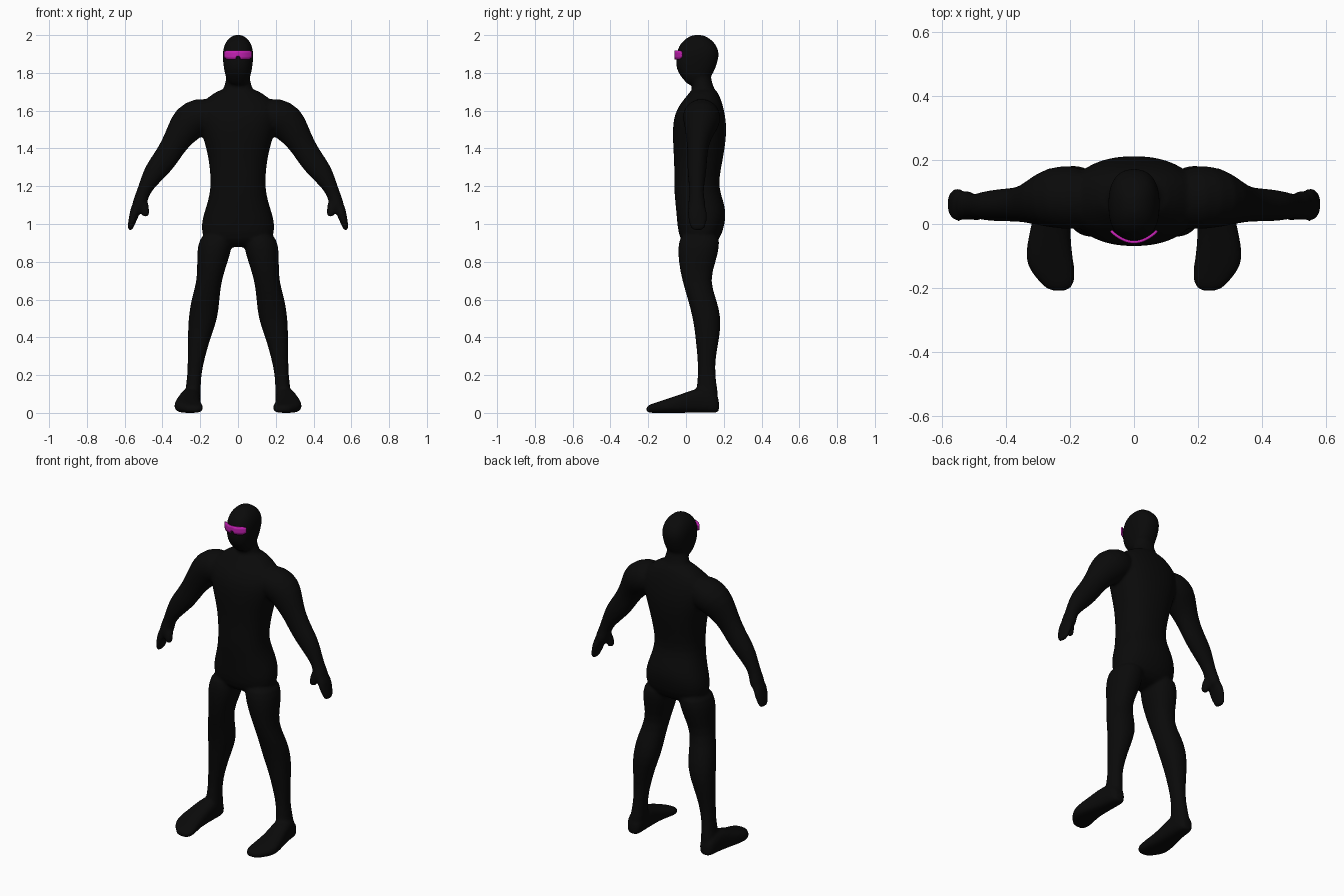
import bpy, bmesh, math
from mathutils import Vector

old = bpy.data.objects.get("Cube")
if old:
    bpy.data.objects.remove(old, do_unlink=True)


def material(name, rgb):
    m = bpy.data.materials.new(name)
    m.use_nodes = True
    m.diffuse_color = (*rgb, 1)
    m.node_tree.nodes["Principled BSDF"].inputs["Base Color"].default_value = (*rgb, 1)
    return m


black = material("black suit", (0.003, 0.003, 0.003))
magenta = material("magenta lens", (0.55, 0.015, 0.45))


def loft(bm, rings, power=2.0, sides=24):
    """Skin superellipse rings, each given as (centre, half axis u, half axis v)."""
    def soft(t):
        return math.copysign(abs(t) ** (2 / power), t)
    loops = []
    for c, u, v in rings:
        angles = [2 * math.pi * i / sides for i in range(sides)]
        loops.append([bm.verts.new(c + u * soft(math.cos(a)) + v * soft(math.sin(a)))
                      for a in angles])
    for a, b in zip(loops, loops[1:]):
        for i in range(sides):
            j = (i + 1) % sides
            bm.faces.new((a[i], a[j], b[j], b[i]))
    bm.faces.new(loops[0])
    bm.faces.new(loops[-1])


def upright(rows, side=1):
    """Level rings from rows of (z, inner x, outer x, front y, back y)."""
    return [(Vector((side * (i + o) / 2, (f + b) / 2, z)),
             Vector(((o - i) / 2, 0, 0)), Vector((0, (b - f) / 2, 0)))
            for z, i, o, f, b in rows]


def limb(rows, side):
    """Rings square to a path in the xz plane, rows of (x, z, y, radius, depth)."""
    pts = [Vector((side * x, y, z)) for x, z, y, r, d in rows]
    rings = []
    for k, row in enumerate(rows):
        t = pts[min(k + 1, len(pts) - 1)] - pts[max(k - 1, 0)]
        across = Vector((t.z, 0, -t.x)).normalized()
        rings.append((pts[k], across * row[3], Vector((0, row[4], 0))))
    return rings


# Half width, front and back of trunk and head at each height
trunk = [(.875, .09, .02, .12), (.91, .19, -.035, .18), (1.0, .197, -.047, .207),
         (1.06, .18, -.052, .212), (1.12, .16, -.058, .2), (1.2, .143, -.065, .17),
         (1.3, .15, -.062, .187), (1.4, .167, -.068, .207), (1.5, .2, -.073, .217),
         (1.58, .215, -.063, .208), (1.64, .2, -.03, .193), (1.685, .14, .012, .175),
         (1.72, .085, .03, .155)]
neck = [(1.64, .12, .02, .18), (1.71, .08, .032, .155), (1.75, .065, .03, .135),
        (1.82, .06, .03, .13)]
head = [(1.735, .03, .012, .06), (1.75, .052, .0, .1), (1.78, .066, -.028, .135),
        (1.82, .075, -.052, .155), (1.87, .081, -.055, .172), (1.91, .082, -.05, .176),
        (1.95, .073, -.035, .16), (1.98, .054, -.005, .13), (2.003, .02, .035, .09)]
leg = [(.96, .03, .19, -.03, .18), (.88, .03, .217, -.044, .178),
       (.8, .054, .217, -.04, .158), (.7, .088, .216, -.021, .125),
       (.6, .098, .249, .01, .162), (.5, .106, .263, .037, .188),
       (.4, .145, .266, .05, .178), (.3, .173, .267, .06, .157),
       (.2, .197, .267, .066, .153), (.1, .197, .282, .05, .172),
       (.04, .2, .29, .05, .172)]
# Arm path from shoulder to wrist and palm
arm = [(.13, 1.57, .08, .09, .09), (.2, 1.575, .082, .1, .102),
       (.26, 1.54, .085, .104, .096), (.305, 1.475, .07, .08, .072),
       (.345, 1.41, .062, .067, .056), (.388, 1.34, .06, .066, .052),
       (.44, 1.277, .058, .06, .05), (.477, 1.218, .056, .045, .043),
       (.506, 1.16, .056, .033, .036), (.52, 1.11, .057, .041, .047),
       (.535, 1.065, .058, .03, .05)]
fingers = [(.53, 1.11, .057, .034, .045), (.55, 1.05, .06, .025, .055),
           (.565, 1.0, .062, .019, .047), (.574, .962, .063, .012, .032)]
thumb = [(.51, 1.13, .05, .03, .03), (.496, 1.085, .035, .027, .024),
         (.49, 1.055, .03, .022, .022), (.482, 1.038, .03, .015, .015)]
# Foot from heel to toes: y, centre x, half width, height
foot = [(.178, .245, .03, .07), (.15, .247, .048, .11), (.08, .25, .053, .14),
        (.0, .26, .061, .108), (-.07, .267, .07, .085), (-.13, .263, .077, .065),
        (-.18, .24, .058, .048), (-.213, .235, .032, .036)]

# One continuous body surface
bm = bmesh.new()
for rows, power in ((trunk, 2.3), (neck, 2.0), (head, 2.4)):
    loft(bm, upright([(z, -w, w, f, b) for z, w, f, b in rows]), power)
for side in (1, -1):
    loft(bm, upright(leg, side), 2.2)
    for rows in (arm, fingers, thumb):
        loft(bm, limb(rows, side))
    loft(bm, [(Vector((side * x, y, h / 2)), Vector((w, 0, 0)), Vector((0, 0, h / 2)))
              for y, x, w, h in foot], 2.8)
bmesh.ops.recalc_face_normals(bm, faces=bm.faces)
mesh = bpy.data.meshes.new("body")
bm.to_mesh(mesh)
bm.free()
mesh.materials.append(black)
body = bpy.data.objects.new("body", mesh)
bpy.context.collection.objects.link(body)
body.modifiers.new("round", 'SUBSURF').levels = 1
body.modifiers["round"].render_levels = 1
fuse = body.modifiers.new("fuse", 'REMESH')
fuse.mode = 'VOXEL'
fuse.voxel_size = 0.009
fuse.use_smooth_shade = True
blend = body.modifiers.new("blend", 'SMOOTH')
blend.factor = 0.5
blend.iterations = 6

# Wraparound visor with a notch over the nose
bm = bmesh.new()
columns = []
for k in range(-10, 11):
    t = k / 10
    low = 1.887 if abs(k) < 2 else 1.872 + 0.012 * max(0, abs(t) - 0.8) / 0.2
    high = 1.919 - 0.006 * max(0, abs(t) - 0.8) / 0.2
    y = -0.061 + 0.036 * t * t
    columns.append([bm.verts.new((0.075 * t, y, low + (high - low) * j / 3))
                    for j in range(4)])
for a, b in zip(columns, columns[1:]):
    for j in range(3):
        bm.faces.new((a[j], b[j], b[j + 1], a[j + 1]))
mesh = bpy.data.meshes.new("visor")
bm.to_mesh(mesh)
bm.free()
mesh.materials.append(magenta)
visor = bpy.data.objects.new("visor", mesh)
bpy.context.collection.objects.link(visor)
thick = visor.modifiers.new("thickness", 'SOLIDIFY')
thick.thickness = 0.009
thick.offset = -1
bpy.ops.object.select_all(action='DESELECT')
visor.select_set(True)
bpy.context.view_layer.objects.active = visor
bpy.ops.object.shade_smooth_by_angle()
